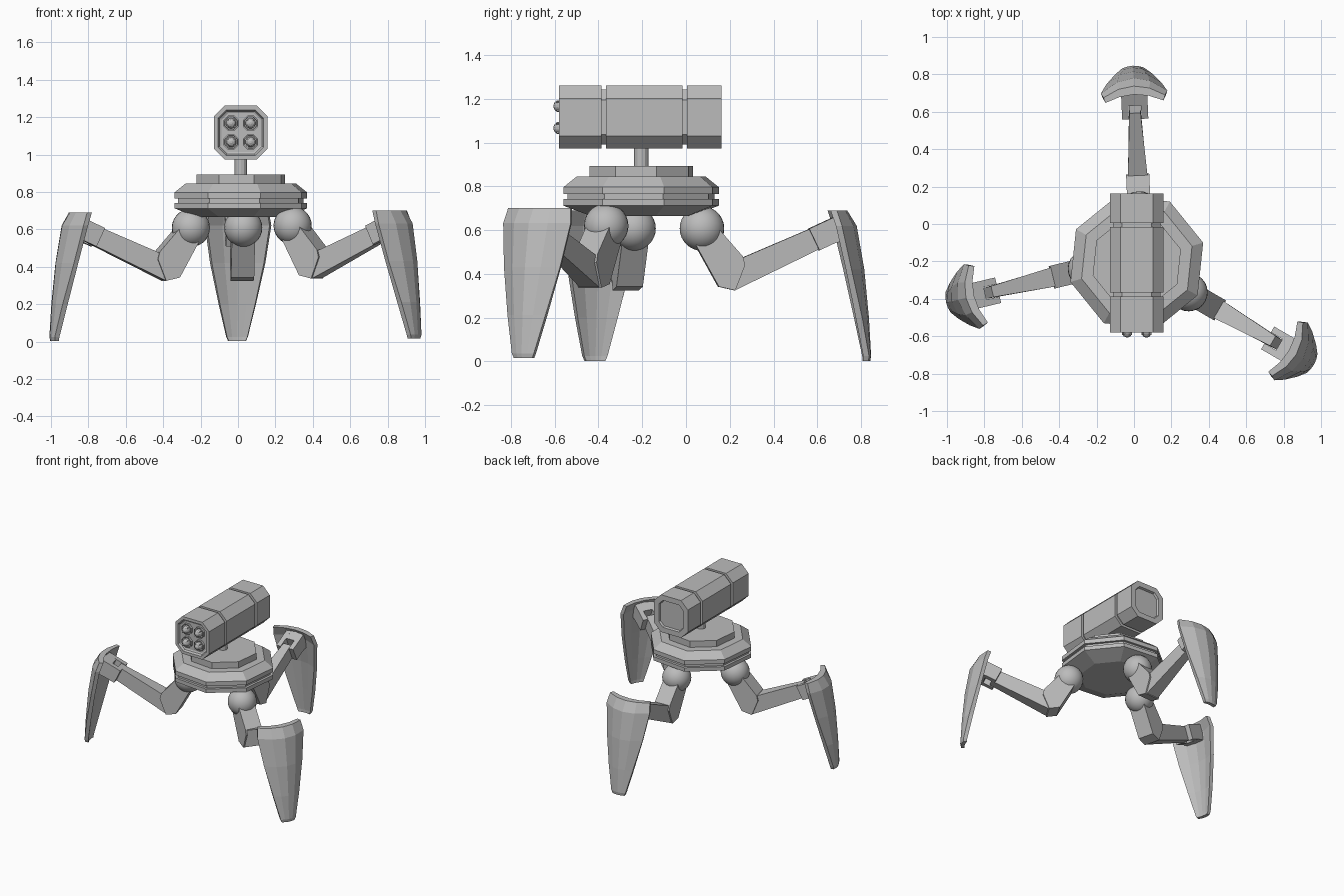
import bpy, bmesh, math
from mathutils import Matrix, Vector

cube = bpy.data.objects.get("Cube")
if cube:
    bpy.data.objects.remove(cube, do_unlink=True)

grey = bpy.data.materials.new("plain_grey")
grey.use_nodes = True
COLOUR = (0.5, 0.5, 0.5, 1)
grey.diffuse_color = COLOUR
grey.node_tree.nodes["Principled BSDF"].inputs["Base Color"].default_value = COLOUR

CX, CY = 0.015, -0.205          # centre of the hull


def finish(name, bm, matrix=Matrix()):
    bmesh.ops.recalc_face_normals(bm, faces=bm.faces)
    mesh = bpy.data.meshes.new(name)
    bm.to_mesh(mesh)
    bm.free()
    mesh.transform(matrix)
    mesh.materials.append(grey)
    obj = bpy.data.objects.new(name, mesh)
    bpy.context.collection.objects.link(obj)
    return obj


def loft(name, rings, matrix=Matrix()):
    """Skin a list of equal-length point rings and cap both ends."""
    bm = bmesh.new()
    vs = [[bm.verts.new(p) for p in ring] for ring in rings]
    n = len(vs[0])
    for a, b in zip(vs, vs[1:]):
        for i in range(n):
            j = (i + 1) % n
            bm.faces.new((a[i], a[j], b[j], b[i]))
    bm.faces.new(vs[0])
    bm.faces.new(vs[-1])
    return finish(name, bm, matrix)


def plate(name, profile, matrix, y=0.0):
    """Side profile of (u, z, half width) thickened across the leg."""
    return loft(name, [[(u, y + s * w, z) for u, z, w in profile] for s in (-1, 1)], matrix)


def circle(r, n, turn=0.0):
    return [(r * math.cos(turn + math.tau * i / n), r * math.sin(turn + math.tau * i / n))
            for i in range(n)]


# Hull: stepped octagon with a groove round its rim
hull_steps = [(0.665, 0.24), (0.712, 0.37), (0.742, 0.37), (0.742, 0.35), (0.765, 0.35),
              (0.765, 0.37), (0.797, 0.37), (0.845, 0.308), (0.845, 0.246), (0.893, 0.246)]
loft("hull", [[(CX + x, CY + y, z) for x, y in circle(r, 8, math.radians(16.5))]
              for z, r in hull_steps])

# Post under the launcher
loft("post", [[(CX + x, CY + y, z) for x, y in circle(0.033, 12)] for z in (0.88, 0.99)])

# Launcher: chamfered box with two grooves and recessed ends
MID = 1.117


def box_ring(y, inset):
    h, c = 0.144 - inset, 0.058 - inset * 0.58
    k = h - c
    return [(CX + x, y, MID + z) for x, z in
            ((-k, -h), (k, -h), (h, -k), (h, k), (k, h), (-k, h), (-h, k), (-h, -k))]


launcher_steps = [(-0.56, 0.04), (-0.565, 0.03), (-0.58, 0.022), (-0.58, 0)]
for groove in (-0.387, -0.017):
    launcher_steps += [(groove, 0), (groove, 0.018), (groove + 0.022, 0.018), (groove + 0.022, 0)]
launcher_steps += [(0.162, 0), (0.162, 0.04), (0.147, 0.046)]
loft("launcher", [box_ring(y, i) for y, i in launcher_steps])

# Four rockets in collars
for sx in (-1, 1):
    for sz in (-1, 1):
        px, pz = CX + sx * 0.052, MID + sz * 0.05

        def turned(name, steps, n):
            loft(name, [[(px + x, y, pz + z) for x, z in circle(r, n, math.pi / n)]
                        for y, r in steps])

        turned("rocket_collar", [(-0.555, 0.044), (-0.576, 0.044), (-0.576, 0.037), (-0.562, 0.035)], 8)
        turned("rocket_nose", [(-0.555, 0.028), (-0.585, 0.028), (-0.6, 0.019), (-0.606, 0.006)], 12)
        for turn in (45, 135):
            bm = bmesh.new()
            bmesh.ops.create_cube(bm, size=1)
            finish("rocket_fin", bm, Matrix.Translation((px, -0.578, pz))
                   @ Matrix.Rotation(math.radians(turn), 4, "Y")
                   @ Matrix.Diagonal((0.07, 0.03, 0.006, 1)))


# Foot shell sections: height, outer reach, half width, sag to the wings, thickness
foot_steps = [(0.69, 0.665, 0.165, 0.055, 0.045), (0.62, 0.708, 0.178, 0.075, 0.05),
              (0.42, 0.743, 0.148, 0.065, 0.045), (0.2, 0.764, 0.1, 0.035, 0.04),
              (0.025, 0.774, 0.058, 0.012, 0.03), (0.003, 0.77, 0.048, 0.01, 0.026)]
thigh = [(-0.04, 0.55), (0.075, 0.342), (0.15, 0.325), (0.195, 0.44), (0.185, 0.48), (0.08, 0.6)]
shin = [(0.14, 0.46, 0.052), (0.19, 0.477, 0.052), (0.52, 0.618, 0.03),
        (0.56, 0.525, 0.03), (0.155, 0.328, 0.052)]
cheek = [(0.488, 0.607), (0.62, 0.668), (0.66, 0.566), (0.535, 0.508)]
yoke = [(0.56, 0.64), (0.64, 0.677), (0.685, 0.566), (0.605, 0.54)]


def foot_ring(z, reach, half, sag, thick):
    spans = [i / 2 for i in range(-2, 3)]
    outer = [(reach - sag * t * t, half * t, z) for t in spans]
    inner = [(reach - thick - sag * t * t * 0.7, half * 0.94 * t, z) for t in reversed(spans)]
    return outer + inner


def leg(side, hip, angle):
    place = Matrix.Translation(hip) @ Matrix.Rotation(math.radians(angle), 4, "Z")
    bm = bmesh.new()
    bmesh.ops.create_uvsphere(bm, u_segments=24, v_segments=14, radius=0.102)
    ball = finish(side + "_hip_ball", bm, place @ Matrix.Translation((0, 0, 0.608)))
    for p in ball.data.polygons:
        p.use_smooth = True
    plate(side + "_thigh", [(u, z, 0.062) for u, z in thigh], place)
    plate(side + "_shin", shin, place)
    for s in (-1, 1):
        plate(side + "_ankle_cheek", [(u, z, 0.018) for u, z in cheek], place, s * 0.052)
    plate(side + "_ankle_yoke", [(u, z, 0.07) for u, z in yoke], place)
    loft(side + "_foot", [foot_ring(*s) for s in foot_steps], place)


leg("back", Vector((0.028, 0.073, 0)), 92.5)
leg("right", Vector((-0.252, -0.24, 0)), 193.5)
leg("left", Vector((0.292, -0.365, 0.012)), -30)
